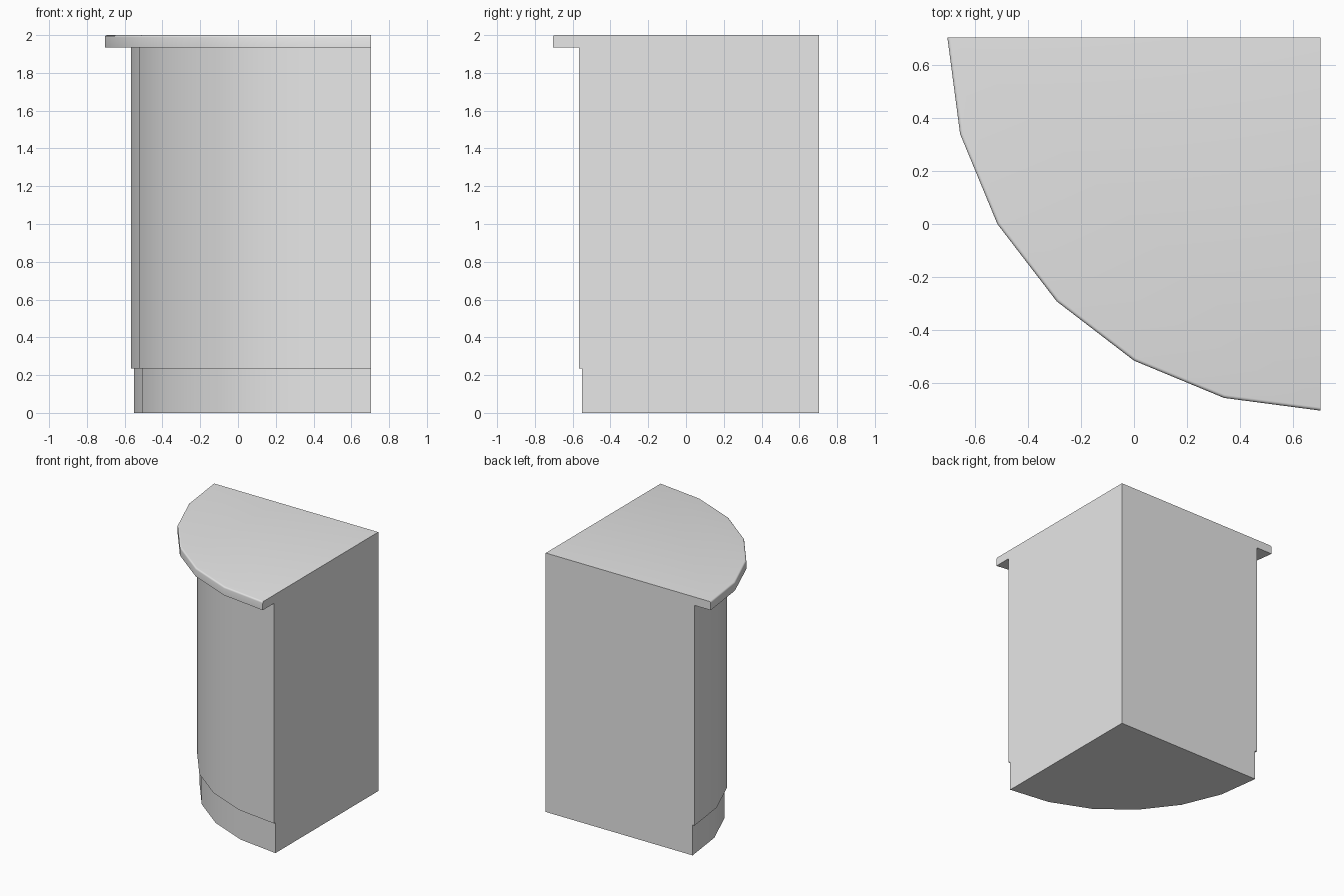
import bpy
import bmesh
from math import cos, sin, pi, radians

if "Cube" in bpy.data.objects:
    bpy.data.objects.remove(bpy.data.objects["Cube"], do_unlink=True)

CORNER = 0.705   # back corner shared by every part
SEGMENTS = 6     # facets along the quarter round

grey = bpy.data.materials.new("light_grey")
grey.use_nodes = True
colour = (0.8, 0.8, 0.8, 1)
grey.diffuse_color = colour
grey.node_tree.nodes["Principled BSDF"].inputs["Base Color"].default_value = colour


def quarter_round(name, radius, bottom, top, rounding=0):
    """Extruded quarter disc, optionally with a rounded upper rim."""
    bm = bmesh.new()
    points = [(CORNER, CORNER)]
    for i in range(SEGMENTS + 1):
        a = pi + i * pi / 2 / SEGMENTS
        points.append((CORNER + radius * cos(a), CORNER + radius * sin(a)))
    face = bm.faces.new([bm.verts.new((x, y, bottom)) for x, y in points])
    raised = bmesh.ops.extrude_face_region(bm, geom=[face])["geom"]
    verts = [g for g in raised if isinstance(g, bmesh.types.BMVert)]
    bmesh.ops.translate(bm, verts=verts, vec=(0, 0, top - bottom))
    bmesh.ops.recalc_face_normals(bm, faces=bm.faces)
    if rounding:
        # Upper edges on the curved side only
        rim = [e for e in bm.edges
               if all(v.co.z > top - 0.001 for v in e.verts)
               and all(abs(sum(v.co[k] for v in e.verts) / 2 - CORNER) > 0.01
                       for k in (0, 1))]
        bmesh.ops.bevel(bm, geom=rim, offset=rounding, segments=3,
                        profile=0.5, affect='EDGES')
    mesh = bpy.data.meshes.new(name)
    bm.to_mesh(mesh)
    bm.free()
    mesh.materials.append(grey)
    obj = bpy.data.objects.new(name, mesh)
    bpy.context.collection.objects.link(obj)
    bpy.ops.object.select_all(action='DESELECT')
    obj.select_set(True)
    bpy.context.view_layer.objects.active = obj
    bpy.ops.object.shade_smooth_by_angle(angle=radians(35))
    return obj


# Recessed base, cabinet body and overhanging top
quarter_round("plinth", 1.255, 0, 0.235)
quarter_round("cabinet_body", 1.272, 0.235, 1.935)
quarter_round("worktop", 1.41, 1.935, 2.0, rounding=0.012)
